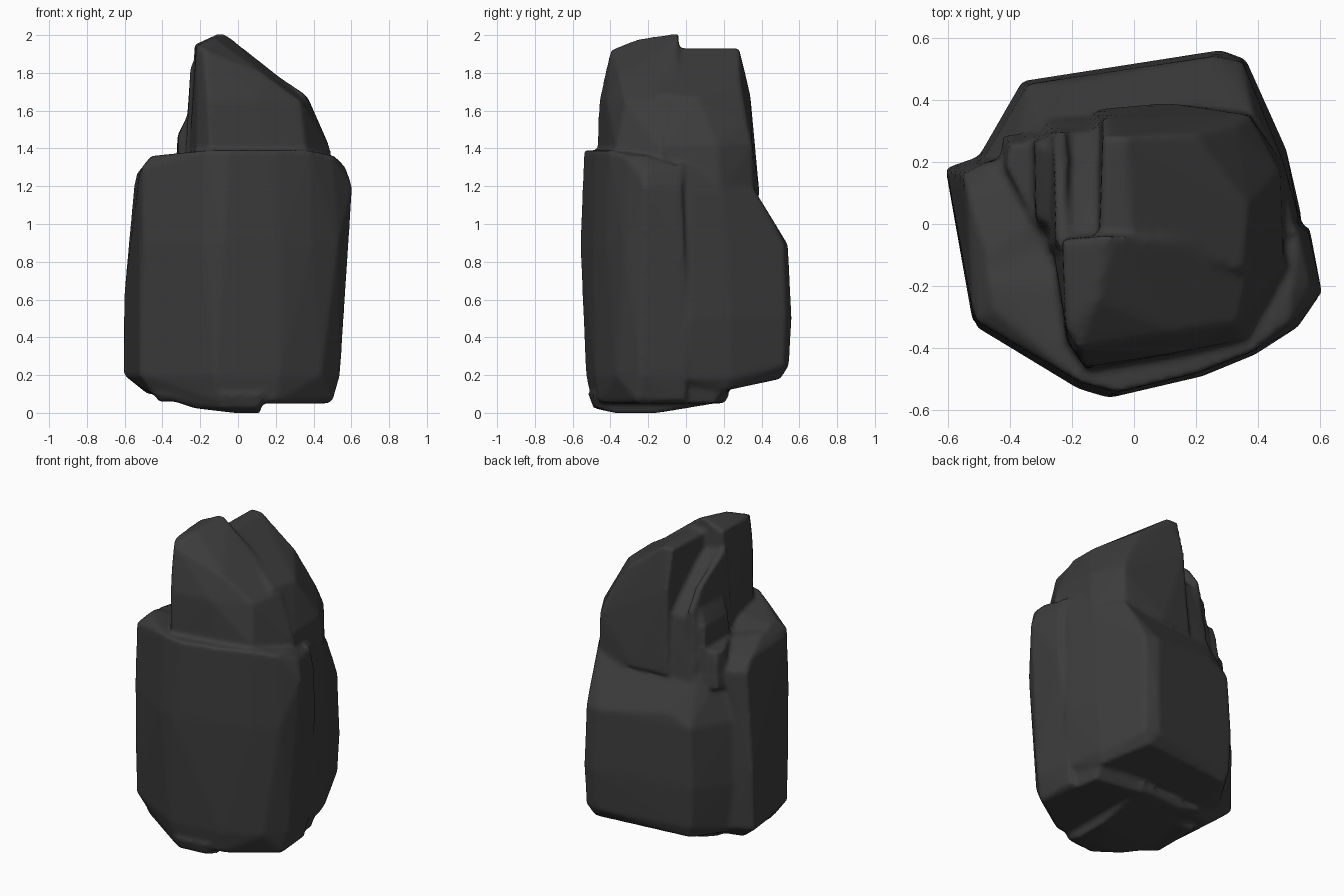
import bpy, bmesh

bm = bmesh.new()


def chunk(points):
    """Add one closed convex chunk of stone around a few corner points."""
    part = bmesh.new()
    for p in points:
        part.verts.new(p)
    hull = bmesh.ops.convex_hull(part, input=part.verts)
    junk = [g for g in hull["geom_interior"] if isinstance(g, bmesh.types.BMVert)]
    bmesh.ops.delete(part, geom=junk, context='VERTS')
    bmesh.ops.recalc_face_normals(part, faces=part.faces)
    tmp = bpy.data.meshes.new("tmp")
    part.to_mesh(tmp)
    part.free()
    bm.from_mesh(tmp)
    bpy.data.meshes.remove(tmp)


def at(z, *xy):
    return [(x, y, z) for x, y in xy]


# front slab of the lower body
chunk(at(0.06, (-0.42, -0.28), (-0.1, -0.5), (0.2, -0.46), (0.5, -0.26), (0.48, 0.0), (-0.42, 0.05))
      + at(0.2, (-0.5, -0.31), (-0.12, -0.53), (0.22, -0.48), (0.44, -0.37), (0.54, -0.24), (0.51, 0.0))
      + at(0.9, (-0.51, -0.33), (-0.18, -0.53), (-0.08, -0.56), (0.22, -0.49), (0.39, -0.42),
           (0.53, -0.33), (0.585, -0.22), (0.565, -0.01), (-0.5, 0.05))
      + at(1.2, (0.605, -0.22), (0.56, -0.02))
      + at(1.3, (-0.51, -0.31), (-0.5, 0.0), (0.57, -0.2), (0.53, -0.02))
      + at(1.36, (-0.45, -0.28), (-0.46, -0.2), (0.5, -0.32), (0.51, -0.2))
      + at(1.39, (-0.17, -0.51), (-0.05, -0.54), (0.2, -0.48), (0.38, -0.41)))

# left slab, standing proud of the back body
chunk(at(0.1, (-0.45, -0.28), (-0.48, 0.1), (-0.1, 0.2), (-0.1, -0.3))
      + at(0.2, (-0.605, 0.17), (-0.52, -0.3), (-0.49, 0.22))
      + at(0.6, (-0.605, 0.18), (-0.52, -0.31), (-0.49, 0.22), (-0.2, 0.25))
      + at(1.2, (-0.55, 0.16), (-0.47, 0.2))
      + at(1.27, (-0.535, 0.1), (-0.52, -0.28), (-0.1, 0.2))
      + at(1.34, (-0.47, -0.22), (-0.47, -0.1), (-0.2, -0.3)))

# back body with its sloping shoulder
chunk(at(0.12, (-0.45, -0.2), (0.46, -0.2), (0.43, 0.22), (-0.36, 0.18))
      + at(0.18, (-0.5, 0.17), (0.5, 0.0), (0.46, 0.24), (0.3, 0.5), (-0.33, 0.43))
      + at(0.25, (0.35, 0.52), (0.26, 0.545), (-0.35, 0.45))
      + at(0.5, (-0.51, 0.2), (-0.36, 0.46), (0.28, 0.56), (0.36, 0.53), (0.49, 0.24), (0.54, 0.02))
      + at(0.89, (-0.49, 0.2), (-0.34, 0.45), (0.26, 0.54), (0.35, 0.52))
      + at(0.96, (-0.2, 0.46), (0.34, 0.49))
      + at(1.17, (-0.3, 0.31), (0.38, 0.37), (0.48, 0.2), (0.53, 0.02))
      + at(1.23, (-0.4, 0.15), (0.36, 0.33), (0.47, 0.18))
      + at(1.32, (-0.4, -0.1), (0.52, -0.03)))

# upper block, front half with the tall left corner
chunk(at(1.2, (-0.22, -0.37), (-0.15, -0.47), (0.18, -0.42), (0.36, -0.38), (0.51, -0.14), (0.48, -0.02), (-0.27, -0.02))
      + at(1.4, (-0.22, -0.37), (-0.15, -0.47), (0.19, -0.41), (0.36, -0.37), (0.49, -0.13))
      + at(1.65, (-0.21, -0.38), (-0.16, -0.46), (0.1, -0.42), (0.33, -0.32), (0.38, -0.1))
      + at(1.79, (-0.18, -0.42), (0.14, -0.35), (0.2, -0.05))
      + [(-0.18, -0.4, 1.92), (-0.22, -0.33, 1.94), (-0.23, -0.05, 1.95), (-0.12, -0.25, 1.98),
         (-0.1, -0.04, 2.01), (-0.06, -0.04, 2.0)])

# upper block, back half, running down to the back right
chunk(at(1.15, (-0.15, -0.2), (0.48, -0.2), (0.49, 0.18), (0.37, 0.36), (0.1, 0.39), (-0.12, 0.37))
      + at(1.42, (0.48, -0.1), (0.47, 0.17), (0.37, 0.35))
      + [(0.35, -0.15, 1.69), (0.37, 0.06, 1.67), (0.33, 0.32, 1.54), (0.2, 0.29, 1.75), (0.2, -0.1, 1.79),
         (-0.1, 0.34, 1.69), (-0.11, -0.03, 1.93), (-0.1, 0.28, 1.93), (-0.03, 0.28, 1.93), (-0.01, -0.03, 1.93)])

# channel floor between the peaks, and the thin fin beside it
chunk(at(1.1, (-0.27, -0.1), (0.0, -0.1), (0.0, 0.36), (-0.29, 0.34))
      + [(-0.24, -0.05, 1.84), (-0.05, -0.05, 1.84), (-0.25, 0.15, 1.66), (-0.05, 0.15, 1.7),
         (-0.26, 0.29, 1.5), (-0.05, 0.31, 1.54)])
chunk(at(1.1, (-0.29, -0.1), (-0.22, -0.1), (-0.2, 0.32), (-0.3, 0.32))
      + [(-0.25, -0.06, 1.85), (-0.22, -0.06, 1.86), (-0.255, 0.2, 1.7), (-0.21, 0.2, 1.7),
         (-0.26, 0.29, 1.57), (-0.22, 0.3, 1.57)])

# low steps on the left of the upper block
chunk(at(1.1, (-0.32, -0.03), (-0.2, -0.15), (-0.1, 0.3), (-0.34, 0.3))
      + at(1.47, (-0.315, 0.02), (-0.32, 0.27), (-0.15, 0.27))
      + at(1.57, (-0.27, 0.0), (-0.27, 0.24), (-0.15, 0.2)))
chunk(at(1.1, (-0.44, 0.18), (-0.25, -0.15), (-0.1, 0.3), (-0.42, 0.29))
      + at(1.33, (-0.41, 0.18), (-0.4, 0.26), (-0.28, -0.08), (-0.2, 0.26)))

# broken plates on the underside
chunk(at(0.0, (-0.02, -0.35), (0.12, -0.38), (0.12, -0.15), (0.0, -0.2))
      + at(0.025, (-0.23, -0.38), (-0.08, -0.49), (0.11, -0.47), (-0.22, -0.2))
      + at(0.06, (0.12, 0.21), (-0.2, 0.2))
      + at(0.1, (-0.46, -0.29), (-0.08, -0.52), (0.13, -0.49), (0.13, 0.23), (-0.35, 0.2)))
chunk(at(0.05, (0.1, -0.45), (0.25, -0.42), (0.48, -0.25), (0.42, 0.15), (0.1, 0.2))
      + at(0.15, (0.1, -0.48), (0.28, -0.44), (0.51, -0.25), (0.43, 0.22), (0.1, 0.24)))

mesh = bpy.data.meshes.new("rock")
bm.to_mesh(mesh)
bm.free()
rock = bpy.data.objects.new("rock", mesh)
bpy.context.collection.objects.link(rock)

# fuse the chunks into one skin and wear down the edges
fuse = rock.modifiers.new("fuse", 'REMESH')
fuse.mode = 'VOXEL'
fuse.voxel_size = 0.014
fuse.use_smooth_shade = True
wear = rock.modifiers.new("wear", 'SMOOTH')
wear.factor = 0.5
wear.iterations = 5

# dark stone
stone = bpy.data.materials.new("dark_stone")
stone.diffuse_color = (0.045, 0.045, 0.045, 1)
mesh.materials.append(stone)
